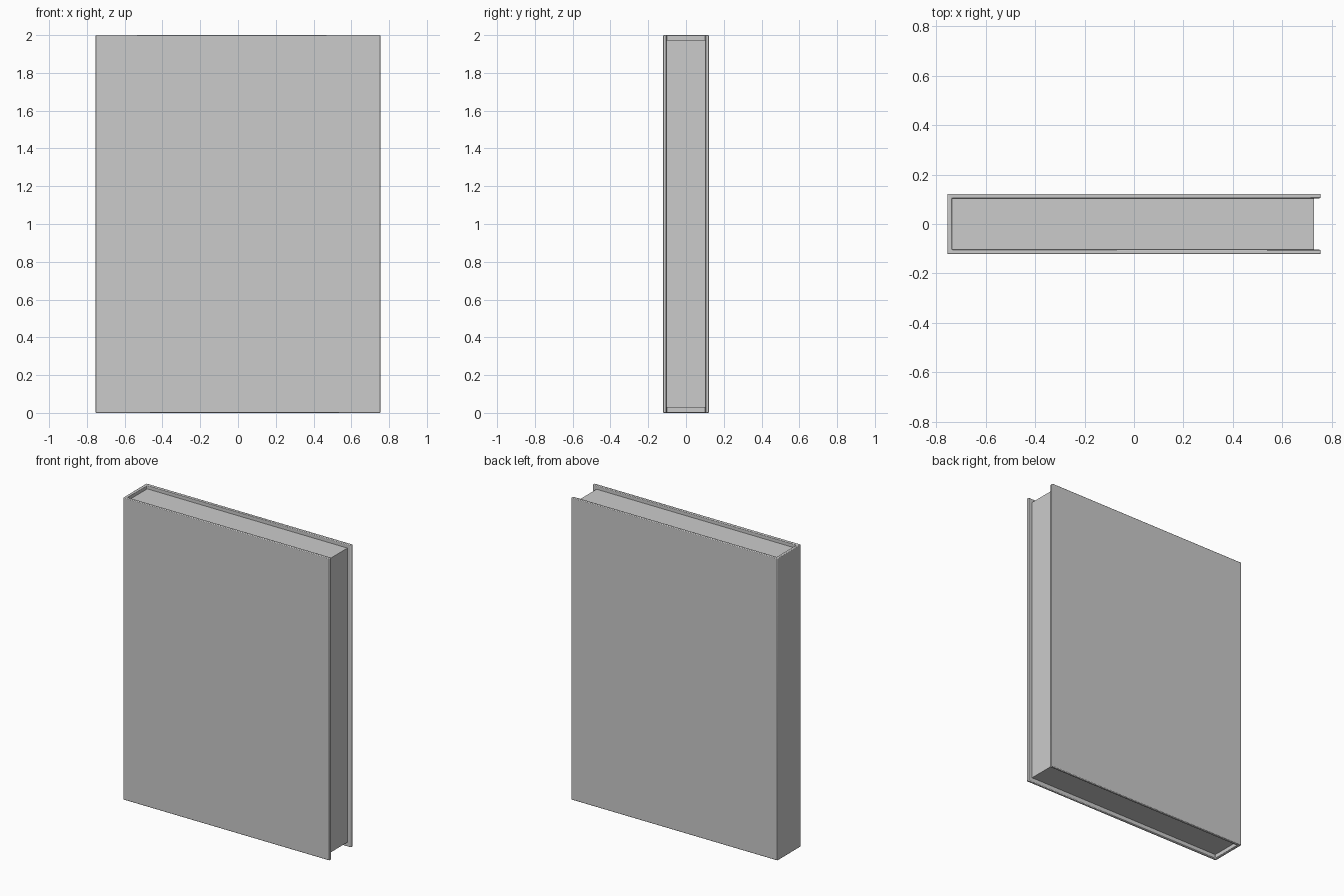
import bpy, bmesh

if "Cube" in bpy.data.objects:
    bpy.data.objects.remove(bpy.data.objects["Cube"])

W, D, H = 0.755, 0.122, 2.0   # half width, half depth, height
T = 0.018                     # board thickness


def prism(name, outline, z0, z1, bevel=0.0):
    """Extrude an xy outline from z0 to z1."""
    bm = bmesh.new()
    face = bm.faces.new([bm.verts.new((x, y, z0)) for x, y in outline])
    ext = bmesh.ops.extrude_face_region(bm, geom=[face])
    top = [v for v in ext["geom"] if isinstance(v, bmesh.types.BMVert)]
    bmesh.ops.translate(bm, verts=top, vec=(0, 0, z1 - z0))
    bmesh.ops.recalc_face_normals(bm, faces=bm.faces)
    mesh = bpy.data.meshes.new(name)
    bm.to_mesh(mesh)
    bm.free()
    obj = bpy.data.objects.new(name, mesh)
    bpy.context.collection.objects.link(obj)
    if bevel:
        mod = obj.modifiers.new("soft_edges", "BEVEL")
        mod.width, mod.segments = bevel, 2
        mod.limit_method = "ANGLE"
        bpy.context.view_layer.objects.active = obj
        obj.select_set(True)
        bpy.ops.object.shade_smooth_by_angle()
        obj.select_set(False)
    return obj


# Cover: two boards joined by the spine on the -x side
inner = D - T
prism("cover", [(-W, -D), (W, -D), (W, -inner), (-W + T, -inner),
                (-W + T, inner), (W, inner), (W, D), (-W, D)], 0, H, 0.004)

# Page block, set back from the three open edges
px0, px1 = -W + T, 0.728
prism("pages", [(px0, -inner), (px1, -inner), (px1, inner), (px0, inner)],
      0.028, 1.975)
